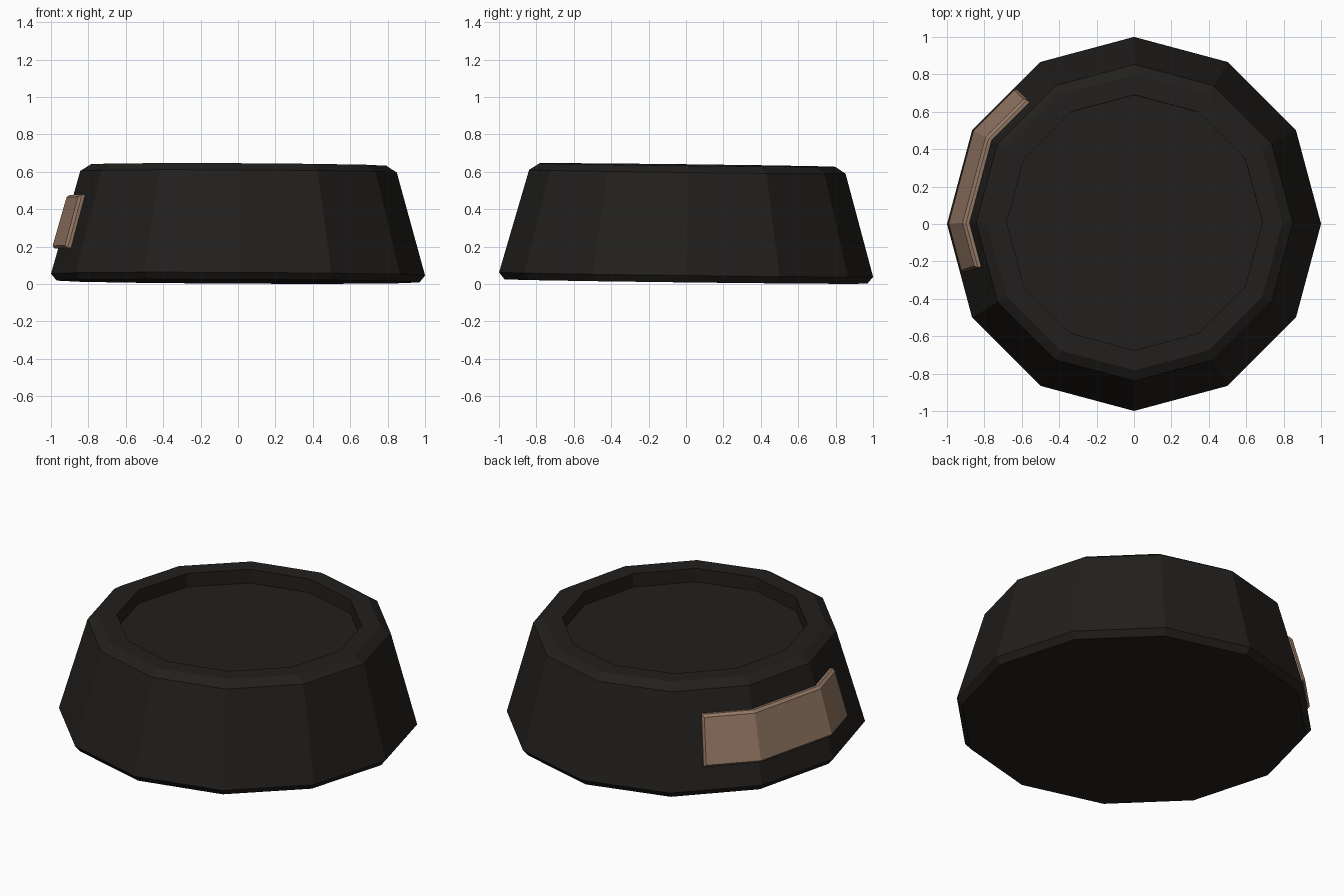
import bpy, bmesh, math
from mathutils import Matrix, Vector

if "Cube" in bpy.data.objects:
    bpy.data.objects.remove(bpy.data.objects["Cube"])

SIDES = 12
# whole model leans very slightly
TILT = (Matrix.Translation((0, 0, 0.0135))
        @ Matrix.Rotation(0.005, 4, 'Y') @ Matrix.Rotation(-0.012, 4, 'X'))


def finish(bm, name, color):
    bmesh.ops.recalc_face_normals(bm, faces=bm.faces)
    bm.transform(TILT)
    mesh = bpy.data.meshes.new(name)
    bm.to_mesh(mesh)
    bm.free()
    mat = bpy.data.materials.new(name + "_colour")
    mat.diffuse_color = (*color, 1)
    mat.use_nodes = True
    mat.node_tree.nodes["Principled BSDF"].inputs["Base Color"].default_value = mat.diffuse_color
    mesh.materials.append(mat)
    obj = bpy.data.objects.new(name, mesh)
    bpy.context.collection.objects.link(obj)
    return obj


def corner(r, z, k):
    a = math.radians(30 * k)
    return Vector((r * math.cos(a), r * math.sin(a), z))


def loft(bm, rings, closed_around):
    n = len(rings[0])
    for a, b in zip(rings, rings[1:]):
        for i in range(n if closed_around else n - 1):
            j = (i + 1) % n
            bm.faces.new((a[i], a[j], b[j], b[i]))
    bm.faces.new(rings[0])
    bm.faces.new(rings[-1])


# Bowl: twelve-sided tapered body with a chamfered rim and recessed floor
profile = [(0.97, 0), (1.0, 0.037), (0.846, 0.587), (0.79, 0.623),
           (0.683, 0.623), (0.683, 0.54)]
bm = bmesh.new()
loft(bm, [[bm.verts.new(corner(r, z, k)) for k in range(SIDES)]
          for r, z in profile], True)
finish(bm, "bowl", (0.016, 0.014, 0.012))

# Name plate: bent strip following three facets of the bowl's left side
section = [(0.996, 0.172), (0.915, 0.46), (0.862, 0.455), (0.93, 0.172)]
stations = [(4, 5, 0.37), (5, 6, 0.0), (6, 7, 0.0), (6, 7, 0.53)]
bm = bmesh.new()
rings = [[bm.verts.new(corner(r, z, k0).lerp(corner(r, z, k1), t))
          for r, z in section] for k0, k1, t in stations]
loft(bm, rings, True)
outer = {v for ring in rings for v in ring[:2]}
front = [f for f in bm.faces if len(f.verts) == 4 and all(v in outer for v in f.verts)]
outline = [e for e in bm.edges if sum(f in front for f in e.link_faces) == 1]
bmesh.ops.bevel(bm, geom=outline, offset=0.014, segments=1, affect='EDGES')
finish(bm, "name_plate", (0.3, 0.19, 0.13))
